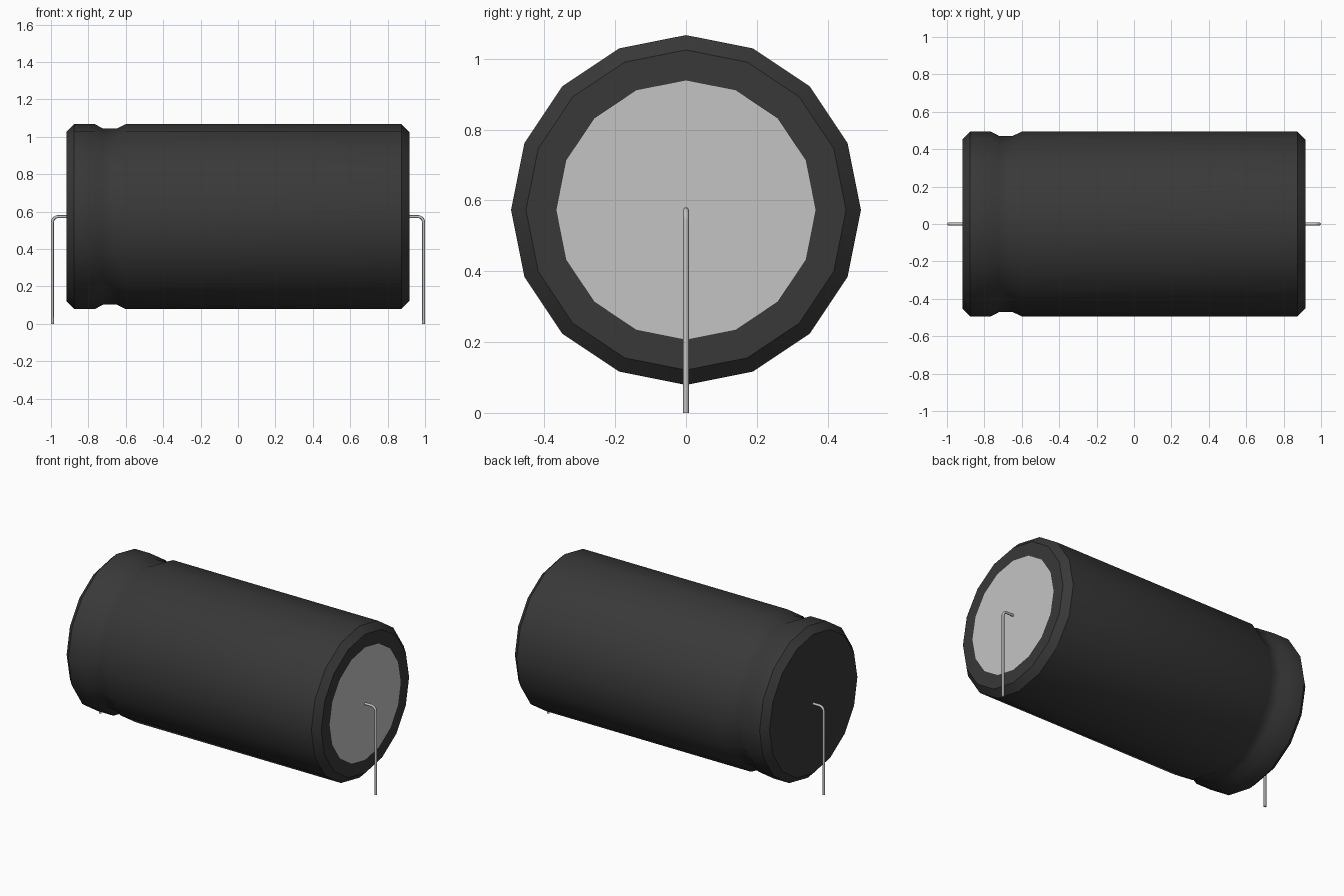
import bpy, bmesh, math

cube = bpy.data.objects.get("Cube")
if cube:
    bpy.data.objects.remove(cube, do_unlink=True)

AXIS_Z = 0.573   # height of the can's axis
R = 0.494        # can radius
SIDES = 16


def material(name, rgb):
    m = bpy.data.materials.new(name)
    m.use_nodes = True
    m.diffuse_color = (*rgb, 1)
    m.node_tree.nodes["Principled BSDF"].inputs["Base Color"].default_value = (*rgb, 1)
    return m


sleeve_black = material("sleeve black", (0.04, 0.04, 0.04))
metal_silver = material("metal silver", (0.55, 0.55, 0.55))


def smooth(obj, degrees):
    bpy.ops.object.select_all(action='DESELECT')
    obj.select_set(True)
    bpy.context.view_layer.objects.active = obj
    bpy.ops.object.shade_smooth_by_angle(angle=math.radians(degrees))


# Can: (x, radius) profile turned around the x axis, closed at both ends
profile = [(-0.918, 0.452), (-0.876, R), (-0.765, R), (-0.72, 0.47),
           (-0.65, 0.47), (-0.6, R), (0.874, R), (0.916, 0.452), (0.916, 0.366)]
bm = bmesh.new()
rings = []
for x, r in profile:
    rings.append([bm.verts.new((x, r * math.cos(2 * math.pi * i / SIDES),
                                AXIS_Z + r * math.sin(2 * math.pi * i / SIDES)))
                  for i in range(SIDES)])
for a, b in zip(rings, rings[1:]):
    for i in range(SIDES):
        j = (i + 1) % SIDES
        bm.faces.new((a[i], a[j], b[j], b[i]))
bm.faces.new(rings[0])
end_disc = bm.faces.new(rings[-1])
end_disc.material_index = 1      # bare metal end
bmesh.ops.recalc_face_normals(bm, faces=bm.faces)
mesh = bpy.data.meshes.new("can_body")
bm.to_mesh(mesh)
bm.free()
mesh.materials.append(sleeve_black)
mesh.materials.append(metal_silver)
can = bpy.data.objects.new("can_body", mesh)
bpy.context.collection.objects.link(can)
smooth(can, 35)


# Wire leads: out along the axis, round a bend, then straight down
def wire_lead(name, side):
    out, bend, radius = 0.992, 0.03, 0.008
    pts = [(0.9, AXIS_Z)]
    for k in range(6):
        t = math.pi / 2 * k / 5
        pts.append((out - bend + bend * math.sin(t), AXIS_Z - bend + bend * math.cos(t)))
    pts.append((out, 0.0))
    curve = bpy.data.curves.new(name, 'CURVE')
    curve.dimensions = '3D'
    curve.bevel_depth = radius
    curve.bevel_resolution = 2
    curve.use_fill_caps = True
    spline = curve.splines.new('POLY')
    spline.points.add(len(pts) - 1)
    for p, (x, z) in zip(spline.points, pts):
        p.co = (side * x, 0, z, 1)
    curve.materials.append(metal_silver)
    obj = bpy.data.objects.new(name, curve)
    bpy.context.collection.objects.link(obj)
    bpy.ops.object.select_all(action='DESELECT')
    obj.select_set(True)
    bpy.context.view_layer.objects.active = obj
    bpy.ops.object.convert(target='MESH')
    smooth(bpy.context.view_layer.objects.active, 50)


wire_lead("left_lead", 1)
wire_lead("right_lead", -1)
